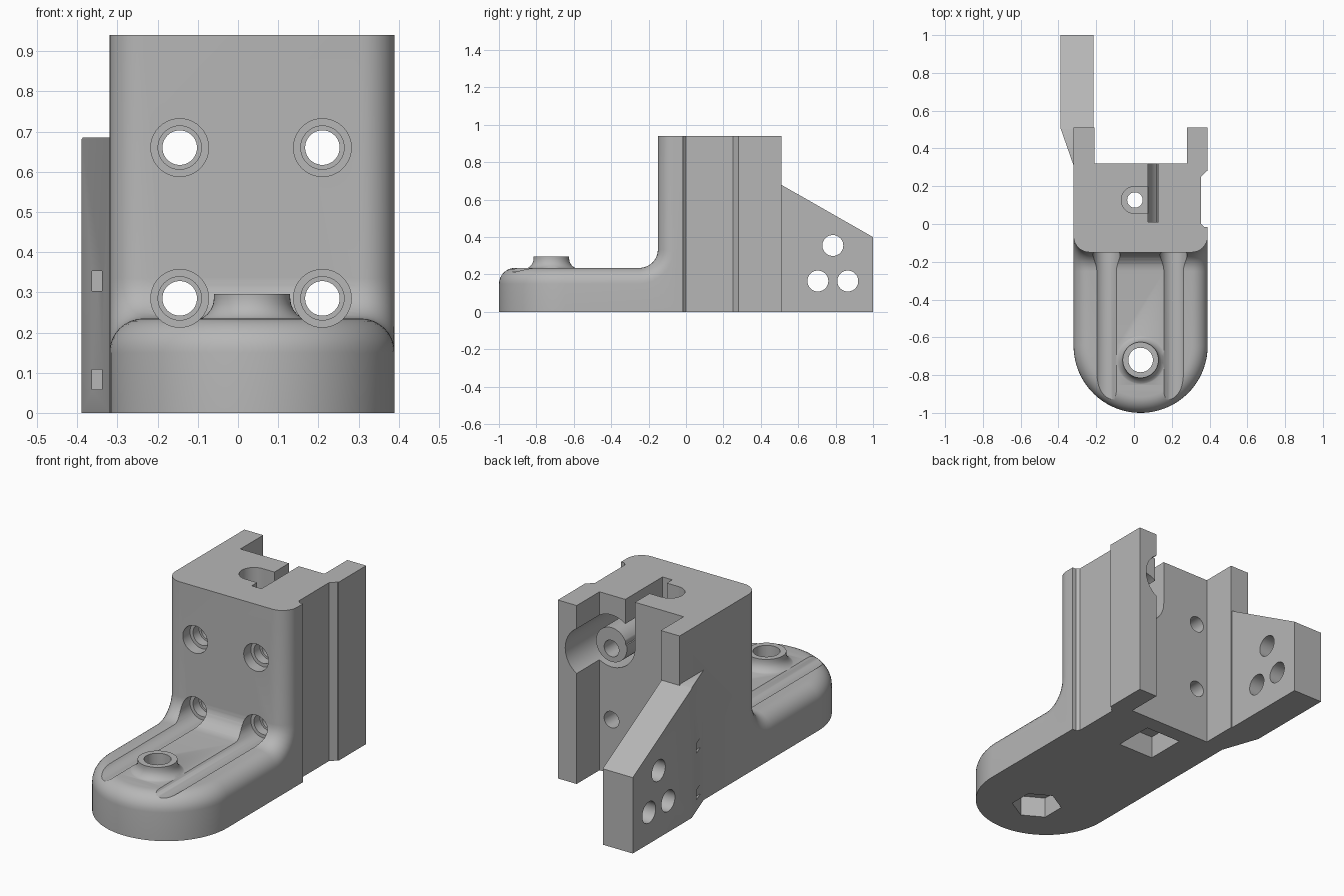
import bpy, bmesh
from math import sin, cos, pi, radians
from mathutils import Vector, Matrix

old = bpy.data.objects.get("Cube")
if old:
    bpy.data.objects.remove(old, do_unlink=True)

grey = bpy.data.materials.new("plain grey")
grey.use_nodes = True
GREY = (0.47, 0.47, 0.47, 1)
grey.diffuse_color = GREY
grey.node_tree.nodes["Principled BSDF"].inputs["Base Color"].default_value = GREY

CX, W, BACK, TOP = 0.035, 0.355, 0.51, 0.94


def make(name, bm):
    bmesh.ops.remove_doubles(bm, verts=bm.verts, dist=1e-5)
    bmesh.ops.recalc_face_normals(bm, faces=bm.faces)
    mesh = bpy.data.meshes.new(name)
    bm.to_mesh(mesh)
    bm.free()
    ob = bpy.data.objects.new(name, mesh)
    bpy.context.collection.objects.link(ob)
    mesh.materials.append(grey)
    return ob


def box(x, y, z):
    bm = bmesh.new()
    bmesh.ops.create_cube(bm, size=1)
    for v in bm.verts:
        v.co = [lo + (c + 0.5) * (hi - lo) for c, (lo, hi) in zip(v.co, (x, y, z))]
    return make("box", bm)


def rod(axis, centre, r, lo, hi, sides=40):
    """Cylinder along an axis; centre holds the two other coordinates."""
    bm = bmesh.new()
    bmesh.ops.create_cone(bm, cap_ends=True, segments=sides, radius1=r, radius2=r, depth=hi - lo)
    for v in bm.verts:
        a, b, c = v.co.x + centre[0], v.co.y + centre[1], v.co.z + (lo + hi) / 2
        v.co = {"x": (c, a, b), "y": (a, c, b), "z": (a, b, c)}[axis]
    return make("rod", bm)


def prism(points, lo, hi, axis="z"):
    bm = bmesh.new()
    place = (lambda a, b, c: (a, b, c)) if axis == "z" else (lambda a, b, c: (c, a, b))
    face = bm.faces.new([bm.verts.new(place(a, b, lo)) for a, b in points])
    new = bmesh.ops.extrude_face_region(bm, geom=[face])["geom"]
    shift = Vector(place(0, 0, hi - lo))
    bmesh.ops.translate(bm, vec=shift, verts=[g for g in new if isinstance(g, bmesh.types.BMVert)])
    return make("prism", bm)


def combine(target, tool, operation="DIFFERENCE"):
    mod = target.modifiers.new("combine", "BOOLEAN")
    mod.operation, mod.solver, mod.object = operation, "EXACT", tool
    bpy.context.view_layer.objects.active = target
    bpy.ops.object.modifier_apply(modifier=mod.name)
    bpy.data.objects.remove(tool, do_unlink=True)


def body():
    """Upright block and round-ended foot, with one rounded edge running along both."""
    r, rf, foot, wall, end = 0.085, 0.1, 0.235, -0.15, -1 + W
    side = [((CX + W, wall, TOP), (-1, 0, 0), (0, -1, 0))]
    for k in range(9):
        a = k / 8 * pi / 2
        side.append(((CX + W, wall - rf + rf * cos(a), foot + rf - rf * sin(a)),
                     (-1, 0, 0), (0, -cos(a), sin(a))))
    arc = []
    for k in range(40):
        t = k / 39 * pi
        arc.append(((CX + W * cos(t), end - W * sin(t), foot), (-cos(t), sin(t), 0), (0, 0, 1)))
    other = [((2 * CX - p[0], p[1], p[2]), (1, 0, 0), n) for p, i, n in reversed(side)]
    path = [[Vector(v) for v in s] for s in side + arc + other]
    count, steps = len(path), 8
    bm = bmesh.new()
    rings = []
    for k in range(steps + 1):
        a = k / steps * pi / 2
        rings.append([bm.verts.new(p + i * r * (1 - sin(a)) - n * r * (1 - cos(a)))
                      for p, i, n in path])
    outer = rings[-1]
    base = [bm.verts.new((v.co.x, v.co.y, 0)) for v in outer[1:-1]]
    for j in range(count - 1):
        for k in range(steps):
            bm.faces.new((rings[k][j], rings[k][j + 1], rings[k + 1][j + 1], rings[k + 1][j]))
        if 0 < j < count - 2:
            bm.faces.new((outer[j], outer[j + 1], base[j], base[j - 1]))
    for j in range(count // 2 - 1):
        bm.faces.new((rings[0][j], rings[0][j + 1], rings[0][-2 - j], rings[0][-1 - j]))
    rt, rb, lb, lt = [bm.verts.new((CX + s * W, BACK, z))
                      for s, z in ((1, TOP), (1, 0), (-1, 0), (-1, TOP))]
    bm.faces.new((rt, rb, lb, lt))
    bm.faces.new((outer[0], outer[1], base[0], rb, rt))
    bm.faces.new((outer[-1], outer[-2], base[-1], lb, lt))
    bm.faces.new(base + [lb, rb])
    bm.faces.new([ring[0] for ring in rings] + [rt, lt] + [ring[-1] for ring in reversed(rings)])
    return make("bracket_body", bm)


def boss():
    """Collar with a concave flare, turned about its axis."""
    profile = [(0, 0.15), (0.15, 0.15)]
    profile += [(0.15 - 0.055 * sin(a), 0.285 - 0.055 * cos(a))
                for a in [k / 6 * pi / 2 for k in range(7)]]
    profile += [(0.095, 0.296), (0, 0.296)]
    bm = bmesh.new()
    vs = [bm.verts.new((x, 0, z)) for x, z in profile]
    es = [bm.edges.new(pair) for pair in zip(vs, vs[1:])]
    bmesh.ops.spin(bm, geom=vs + es, cent=(0, 0, 0), axis=(0, 0, 1), angle=2 * pi, steps=48)
    bmesh.ops.translate(bm, vec=(CX, -0.72, 0), verts=bm.verts)
    return make("boss", bm)


bracket = body()

# Rear channel and side recess
combine(bracket, box((-0.21, 0.28), (0.32, 0.7), (-0.1, 1.1)))
recess = prism([(0.355, 0.0), (0.37, -0.015), (0.5, -0.02), (0.5, 0.28), (0.385, 0.28), (0.355, 0.25)],
               -0.1, 1.1)
combine(bracket, recess)

# Foot collar, bolt hole and hexagon pocket
combine(bracket, boss(), "UNION")
combine(bracket, rod("z", (CX, -0.72), 0.065, -0.1, 0.5))
combine(bracket, rod("z", (CX, -0.72), 0.125, -0.1, 0.11, 6))

# Four stepped screw holes; the lower pair runs out along the foot as grooves
for x in (-0.145, 0.21):
    for z, start in ((0.285, -1.2), (0.66, -0.3)):
        combine(bracket, rod("y", (x, z), 0.072, start, -0.09))
        combine(bracket, rod("y", (x, z), 0.054, -0.2, -0.04))
        combine(bracket, rod("y", (x, z), 0.043, -0.2, 0.4))

# Belt loop around a round core, with its slot up to the top
loop = rod("y", (0.21, 0.7), 0.137, 0.01, 0.6, 56)
combine(loop, rod("y", (0.21, 0.68), 0.09, -0.1, 0.32, 48))
combine(bracket, loop)
combine(bracket, box((0.073, 0.13), (0.01, 0.4), (0.7, 1.1)))

# Upright adjuster hole with keyhole pocket above and square pocket below
combine(bracket, rod("z", (0.005, 0.127), 0.072, 0.7, 1.1))
combine(bracket, box((0.005, 0.1), (0.055, 0.199), (0.7, 1.1)))
combine(bracket, rod("z", (0.005, 0.127), 0.041, -0.1, 1.1))
combine(bracket, box((-0.1, 0.11), (0.02, 0.235), (-0.1, 0.12)))
bracket.name = "bracket_body"

# Side arm with sloping top, three cross holes and two small slots
arm = prism([(-0.3, 0.31), (-0.32, 0.31), (-0.39, 0.51), (-0.39, 1), (-0.215, 1), (-0.215, 0.45)], 0, 0.685)
arm.name = "side_arm"
combine(arm, prism([(0.5, 0.685), (1.1, 0.343), (1.1, 0.8), (0.5, 0.8)], -0.6, 0, "x"))
for y, z in ((0.785, 0.355), (0.705, 0.165), (0.865, 0.165)):
    combine(arm, rod("x", (y, z), 0.056, -0.6, 0))
for z in (0.083, 0.328):
    combine(arm, box((-0.363, -0.338), (0.2, 0.48), (z - 0.025, z + 0.025)))

# Small weld where the arm meets the block
combine(bracket, arm, "UNION")

bpy.ops.object.select_all(action="DESELECT")
bracket.select_set(True)
bpy.context.view_layer.objects.active = bracket
bpy.ops.object.shade_smooth_by_angle(angle=radians(30))
